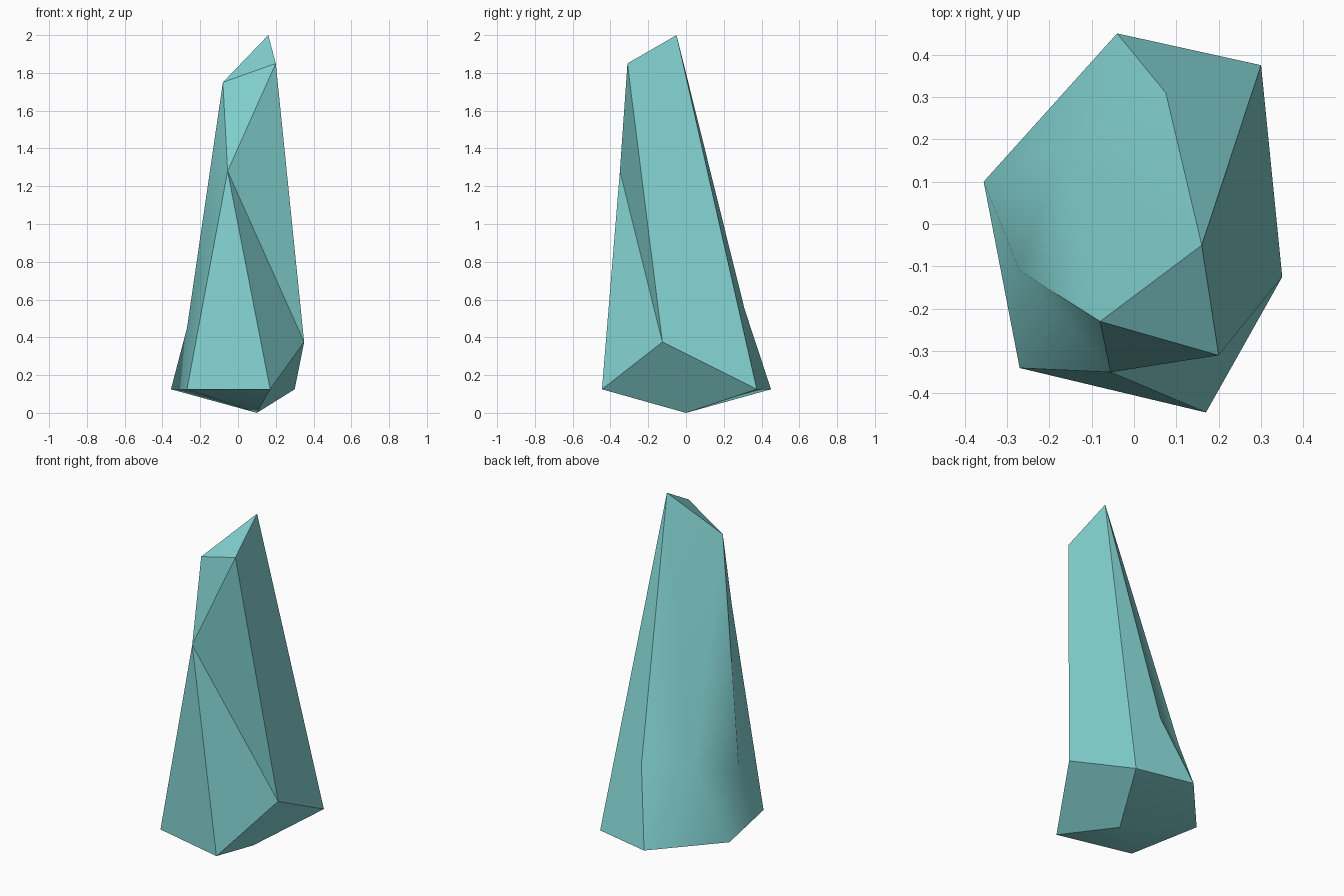
import bpy
import bmesh
import math

cube = bpy.data.objects.get("Cube")
if cube:
    bpy.data.objects.remove(cube, do_unlink=True)

# Corner points of the crystal, grouped by level
corners = {
    # tip and shoulders
    "apex": (0.16, -0.05, 2.0),
    "tip_right": (0.20, -0.31, 1.85),
    "tip_left": (-0.08, -0.23, 1.75),
    "front_ridge": (-0.055, -0.35, 1.28),
    # waist
    "waist_right": (0.35, -0.125, 0.375),
    "waist_back": (0.075, 0.31, 0.55),
    "waist_back_left": (-0.17, 0.17, 0.54),
    "waist_left": (-0.27, -0.11, 0.45),
    # base ring and lowest point
    "base_front_right": (0.17, -0.445, 0.125),
    "base_front_left": (-0.27, -0.34, 0.125),
    "base_left": (-0.355, 0.10, 0.125),
    "base_back": (-0.04, 0.45, 0.125),
    "base_back_right": (0.30, 0.375, 0.125),
    "foot": (0.10, 0.0, 0.0),
}

# Facets, each listed by its corners
facets = [
    # tip
    "apex tip_right tip_left",
    "tip_left tip_right front_ridge",
    # front
    "front_ridge base_front_left base_front_right",
    "front_ridge base_front_right waist_right",
    "front_ridge waist_right tip_right",
    # right and back
    "apex tip_right waist_right base_back_right",
    "apex base_back_right base_back waist_back",
    "apex waist_back waist_back_left tip_left",
    # left
    "tip_left waist_back_left waist_left",
    "tip_left waist_left front_ridge",
    "front_ridge waist_left base_front_left",
    # flare above the base
    "waist_back base_back waist_back_left",
    "waist_back_left base_back base_left",
    "waist_back_left base_left waist_left",
    "waist_left base_left base_front_left",
    # underside
    "waist_right base_front_right foot base_back_right",
    "base_back_right foot base_back",
    "base_back foot base_left",
    "base_left foot base_front_left",
    "base_front_left foot base_front_right",
]

bm = bmesh.new()
verts = {name: bm.verts.new(co) for name, co in corners.items()}
for facet in facets:
    bm.faces.new([verts[name] for name in facet.split()])
bmesh.ops.recalc_face_normals(bm, faces=bm.faces)
mesh = bpy.data.meshes.new("crystal")
bm.to_mesh(mesh)
bm.free()

crystal = bpy.data.objects.new("crystal", mesh)
bpy.context.collection.objects.link(crystal)

# Pale teal mineral
teal = bpy.data.materials.new("pale_teal")
teal.use_nodes = True
color = (0.23, 0.66, 0.65, 1.0)
teal.diffuse_color = color
teal.node_tree.nodes["Principled BSDF"].inputs["Base Color"].default_value = color
mesh.materials.append(teal)

# Soft underside, crisp facet edges
bpy.ops.object.select_all(action="DESELECT")
crystal.select_set(True)
bpy.context.view_layer.objects.active = crystal
bpy.ops.object.shade_smooth_by_angle(angle=math.radians(35))
